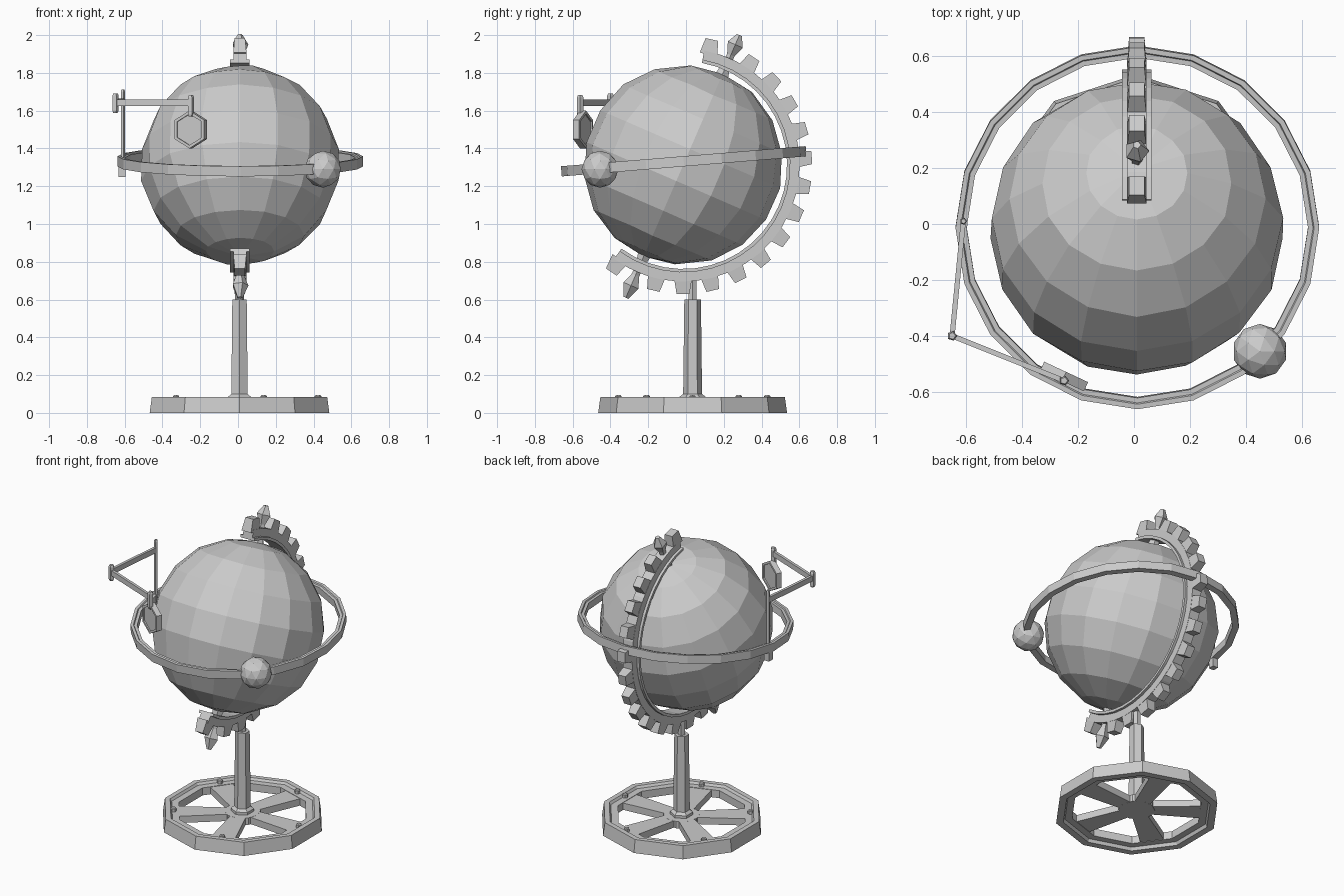
import bpy, bmesh, math, random
from math import sin, cos, pi, radians
from mathutils import Matrix, Vector

cube = bpy.data.objects.get("Cube")
if cube:
    bpy.data.objects.remove(cube)

grey = bpy.data.materials.new("plain grey")
grey.use_nodes = True
colour = (0.6, 0.6, 0.6, 1)
grey.diffuse_color = colour
grey.node_tree.nodes["Principled BSDF"].inputs["Base Color"].default_value = colour


def finish(name, bm, matrix=Matrix()):
    bmesh.ops.recalc_face_normals(bm, faces=bm.faces)
    mesh = bpy.data.meshes.new(name)
    bm.to_mesh(mesh)
    bm.free()
    mesh.materials.append(grey)
    obj = bpy.data.objects.new(name, mesh)
    obj.matrix_world = matrix
    bpy.context.collection.objects.link(obj)
    return obj


def sweep(name, profile, steps, matrix, start=0, end=2 * pi):
    """Turn a closed (radius, height) profile about z, fully or along an arc."""
    bm = bmesh.new()
    full = abs(end - start - 2 * pi) < 1e-6
    loops = []
    for i in range(steps if full else steps + 1):
        a = start + (end - start) * i / steps
        loops.append([bm.verts.new((r * cos(a), r * sin(a), h)) for r, h in profile])
    n = len(profile)
    for i in range(steps):
        a, b = loops[i], loops[(i + 1) % len(loops)]
        for j in range(n):
            k = (j + 1) % n
            bm.faces.new((a[j], a[k], b[k], b[j]))
    if not full:
        bm.faces.new(loops[0])
        bm.faces.new(loops[-1])
    return finish(name, bm, matrix)


def stack(bm, sides, levels, matrix=Matrix()):
    """Capped column through (radius, height) levels."""
    rings = [[bm.verts.new(matrix @ Vector((r * cos(2 * pi * i / sides), r * sin(2 * pi * i / sides), h)))
              for i in range(sides)] for r, h in levels]
    for a, b in zip(rings, rings[1:]):
        for i in range(sides):
            j = (i + 1) % sides
            bm.faces.new((a[i], a[j], b[j], b[i]))
    bm.faces.new(rings[0])
    bm.faces.new(rings[-1])


def column(name, sides, levels, matrix=Matrix()):
    bm = bmesh.new()
    stack(bm, sides, levels, matrix)
    return finish(name, bm)


def block(bm, matrix, bottom, top, low, high):
    """Tapered box from a bottom (x, y) size to a top (x, y) size."""
    made = bmesh.ops.create_cube(bm, size=1)["verts"]
    for v in made:
        size = top if v.co.z > 0 else bottom
        v.co = matrix @ Vector((v.co.x * size[0], v.co.y * size[1], high if v.co.z > 0 else low))


def bar(name, a, b, width, height):
    a, b = Vector(a), Vector(b)
    d = b - a
    bm = bmesh.new()
    turn = Matrix.Translation((a + b) / 2) @ Matrix.Rotation(math.atan2(d.y, d.x), 4, "Z")
    size = (d.length, width)
    block(bm, turn, size, size, -height / 2, height / 2)
    return finish(name, bm)


# Globe on its tilted axis, slightly uneven
centre = Matrix.Translation((0.01, -0.015, 1.312))
tilt = centre @ Matrix.Rotation(radians(-23.4), 4, "X")
random.seed(4)
bm = bmesh.new()
bmesh.ops.create_uvsphere(bm, u_segments=16, v_segments=9, radius=0.53)
for v in bm.verts:
    v.co *= random.uniform(0.99, 1.005)
finish("globe", bm, tilt)

# Toothed meridian arc: wide inner flange, narrower body, tapered teeth
arc = tilt @ Matrix(((0, 0, -1, 0), (0, 1, 0, 0), (1, 0, 0, 0), (0, 0, 0, 1)))
first, last = radians(-13), radians(193)
sweep("arc_flange", [(0.55, -0.052), (0.568, -0.052), (0.568, 0.052), (0.55, 0.052)], 24, arc, first, last)
sweep("arc_body", [(0.56, -0.035), (0.617, -0.035), (0.617, 0.035), (0.56, 0.035)], 24, arc, first, last)
bm = bmesh.new()
angles = [-10.5, 190.5] + [10 + 160 * i / 12 for i in range(13)]
for a in angles:
    block(bm, Matrix.Rotation(radians(90 - a), 4, "X") @ Matrix.Rotation(radians(-90), 4, "X"),
          (0.07, 0.095), (0.055, 0.068), 0.6, 0.682)
finish("arc_teeth", bm, tilt)

# Axle stubs and pointed finials at both poles
for name, flip, tip in (("top", 0, 0.75), ("bottom", pi, 0.765)):
    pole = tilt @ Matrix.Rotation(flip, 4, "X")
    column(name + "_axle", 6, [(0.045, 0.5), (0.03, 0.56)], pole)
    column(name + "_finial", 5, [(0.022, 0.6), (0.022, 0.635), (0.045, 0.695), (0.015, tip)], pole)

# Orbit ring with a shallow stepped rim, and its small ball
ring_place = Matrix.Translation((0.012, -0.012, 1.332)) @ Matrix.Rotation(radians(4.7), 4, "X")
sweep("orbit_ring", [(0.61, -0.027), (0.65, -0.027), (0.65, 0.027), (0.632, 0.027),
                     (0.628, 0.02), (0.61, 0.02)], 20, ring_place)
bm = bmesh.new()
bmesh.ops.create_icosphere(bm, subdivisions=2, radius=0.098)
finish("small_ball", bm, Matrix.Translation((0.45, -0.455, 1.29)))

# Stand: rim, hub with spokes, bolts and post
stand = Matrix.Translation((0.008, 0.035, 0))
sweep("base_rim", [(0.5, 0), (0.488, 0.085), (0.455, 0.085), (0.445, 0.07), (0.4, 0.07),
                   (0.4, 0.02), (0.445, 0.02), (0.455, 0)], 10, stand @ Matrix.Rotation(pi / 10, 4, "Z"))
spokes, bolts = bmesh.new(), bmesh.new()
outward = Matrix.Rotation(pi / 2, 4, "Y")
for i in range(5):
    turn = Matrix.Rotation(2 * pi * i / 5, 4, "Z")
    block(spokes, turn @ Matrix.Translation((0, 0, 0.045)) @ outward, (0.045, 0.09), (0.045, 0.15), 0.05, 0.41)
    stack(bolts, 6, [(0.018, 0.06), (0.018, 0.088), (0.012, 0.094)], turn @ Matrix.Translation((0.415, 0, 0)))
finish("base_spokes", spokes, stand)
finish("base_bolts", bolts, stand)
column("base_hub", 10, [(0.11, 0.022), (0.11, 0.068)], stand)
column("post", 6, [(0.07, 0.06), (0.07, 0.085), (0.05, 0.1), (0.044, 0.6)], stand @ Matrix.Rotation(pi / 6, 4, "Z"))
column("post_neck", 6, [(0.024, 0.59), (0.024, 0.73)], stand)

# Jointed arm carrying the lens
a, b, c = (-0.61, 0.01, 1.65), (-0.65, -0.4, 1.645), (-0.25, -0.56, 1.64)
bm = bmesh.new()
for (x, y, z), low, high, r in ((a, 1.3, 1.7, 0.013), (b, 1.6, 1.68, 0.018), (c, 1.58, 1.67, 0.018)):
    stack(bm, 5, [(r * 0.7, low - 0.012), (r, low), (r, high), (r * 0.7, high + 0.012)],
          Matrix.Translation((x, y, 0)))
finish("arm_joints", bm)
bar("arm_clamp", (-0.632, 0.012, 1.3), (-0.595, 0.012, 1.3), 0.04, 0.1)
bar("rear_arm", a, b, 0.018, 0.035)
bar("front_arm", b, c, 0.018, 0.035)
lens = Matrix.Translation((-0.25, -0.545, 1.5)) @ Matrix.Rotation(radians(-25), 4, "Z") \
    @ Matrix.Rotation(pi / 2, 4, "X") @ Matrix.Rotation(pi / 2, 4, "Z")
sweep("lens_frame", [(0.083, -0.018), (0.1, -0.018), (0.1, 0.018), (0.083, 0.018)], 6, lens)
column("lens_pane", 6, [(0.088, -0.01), (0.088, 0.01)], lens)
